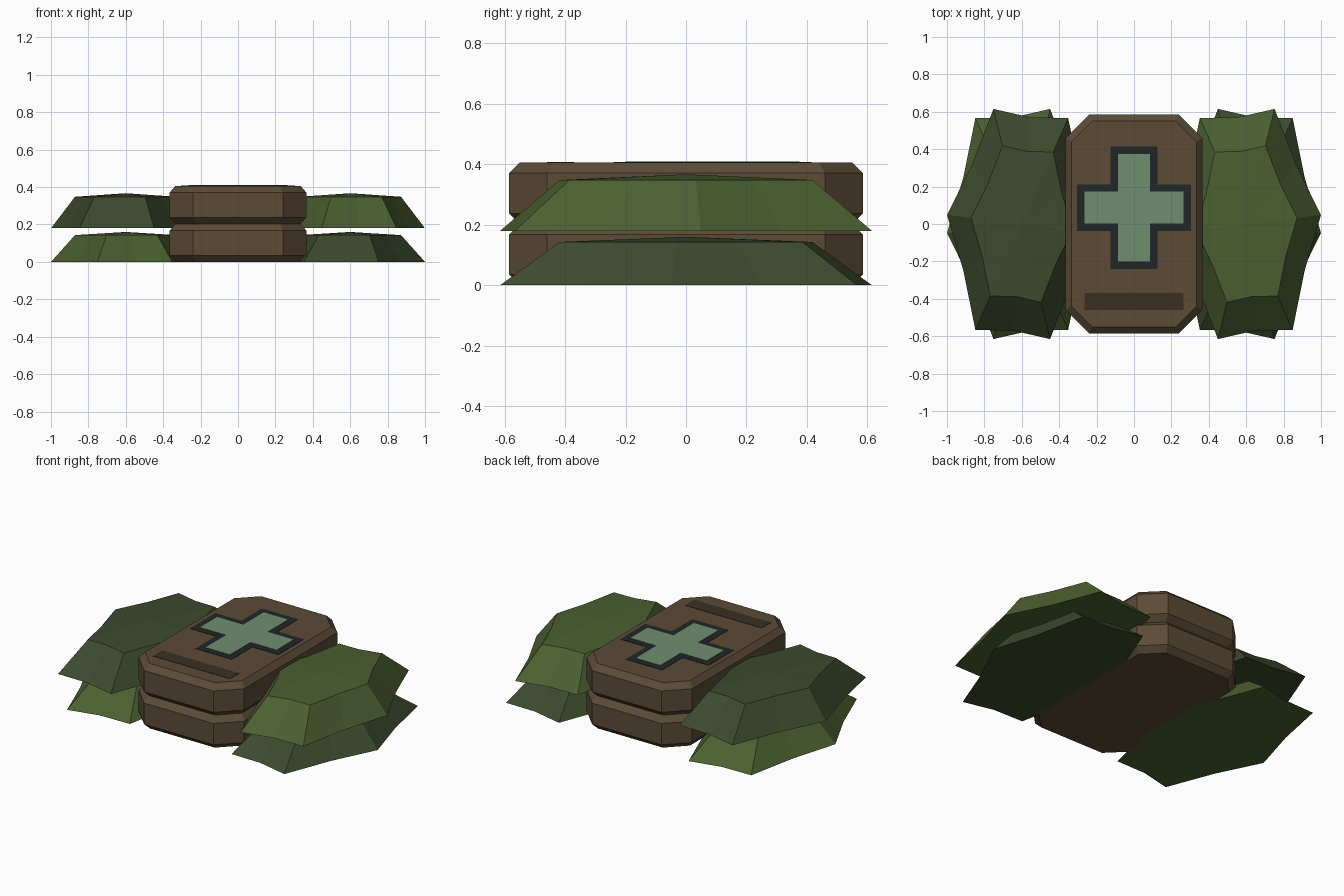
import bpy, bmesh
from math import cos, sin, radians
from mathutils import Matrix

if "Cube" in bpy.data.objects:
    bpy.data.objects.remove(bpy.data.objects["Cube"])


def material(name, rgb):
    m = bpy.data.materials.new(name)
    m.diffuse_color = (*rgb, 1)
    m.use_nodes = True
    m.node_tree.nodes["Principled BSDF"].inputs["Base Color"].default_value = m.diffuse_color
    return m


BROWN = material("brown", (0.105, 0.07, 0.037))
BAR = material("dark_brown", (0.042, 0.03, 0.018))
BORDER = material("charcoal", (0.014, 0.02, 0.019))
MINT = material("mint", (0.16, 0.27, 0.16))
LIGHT = material("light_green", (0.07, 0.115, 0.03))
DARK = material("dark_green", (0.046, 0.07, 0.027))


def loft(name, rings, mat, apex=None):
    """Join equal-length rings of points, cap the ends, optional apex fan on top."""
    bm = bmesh.new()
    loops = [[bm.verts.new(p) for p in ring] for ring in rings]
    n = len(loops[0])
    for a, b in zip(loops, loops[1:]):
        for i in range(n):
            j = (i + 1) % n
            bm.faces.new((a[i], a[j], b[j], b[i]))
    bm.faces.new(loops[0][::-1])
    if apex:
        top = bm.verts.new(apex)
        for i in range(n):
            bm.faces.new((loops[-1][i], loops[-1][(i + 1) % n], top))
    else:
        bm.faces.new(loops[-1])
    bmesh.ops.recalc_face_normals(bm, faces=bm.faces)
    mesh = bpy.data.meshes.new(name)
    bm.to_mesh(mesh)
    bm.free()
    mesh.materials.append(mat)
    obj = bpy.data.objects.new(name, mesh)
    bpy.context.collection.objects.link(obj)
    return obj


def octagon(hx, hy, cut, z):
    cx, cy = hx - cut, hy - cut
    return [(cx, -hy, z), (hx, -cy, z), (hx, cy, z), (cx, hy, z),
            (-cx, hy, z), (-hx, cy, z), (-hx, -cy, z), (-cx, -hy, z)]


def prism(name, outline, z0, z1, mat):
    return loft(name, [[(x, y, z) for x, y in outline] for z in (z0, z1)], mat)


# two stacked cases with cut corners and bevelled rims
H = 0.203
for name, z in (("lower_case", 0), ("upper_case", H)):
    loft(name, [octagon(0.335, 0.55, 0.11, z),
                octagon(0.365, 0.585, 0.125, z + 0.035),
                octagon(0.365, 0.585, 0.125, z + H - 0.035),
                octagon(0.335, 0.55, 0.11, z + H)], BROWN)


# cross emblem with dark border, and a strip below it
def cross(grow):
    w, a, b, y = 0.085 + grow, 0.265 + grow, 0.2875 + grow, 0.0875
    pts = [(w, -b), (w, -w), (a, -w), (a, w), (w, w), (w, b)]
    pts += [(-px, -py) for px, py in pts]
    return [(px, py + y) for px, py in pts]


TOP = 2 * H
prism("cross_border", cross(0.04), TOP - 0.005, TOP + 0.002, BORDER)
prism("cross", cross(0), TOP - 0.004, TOP + 0.004, MINT)
prism("strip", [(-0.265, -0.46), (0.265, -0.46), (0.265, -0.37), (-0.265, -0.37)],
      TOP - 0.005, TOP + 0.002, BAR)


# jagged leaf pads, mirrored left to right and flipped between layers
def leaf(name, side, flip, z, rim, peak, mat):
    turn = Matrix.Rotation(radians(-3.5), 3, 'Z')

    def ring(scale, height):
        pts = []
        for k in range(12):
            t = radians(178 + 30 * k)
            r = scale * (0.835 if k % 2 else 1)
            p = turn @ Matrix.Identity(3).col[0].xyz * 0
            p.x, p.y = 0.402 * r * cos(t), 0.685 * r * sin(t)
            p = turn @ p
            pts.append((side * (0.6 - p.x), flip * p.y, height))
        return pts

    loft(name, [ring(1, z), ring(0.68, z + rim)], mat, (side * 0.6, 0, z + peak))


for side, word in ((-1, "left"), (1, "right")):
    leaf("upper_leaf_" + word, side, 1, 0.18, 0.168, 0.187, DARK if side < 0 else LIGHT)
    leaf("lower_leaf_" + word, side, -1, 0, 0.143, 0.16, LIGHT if side < 0 else DARK)
